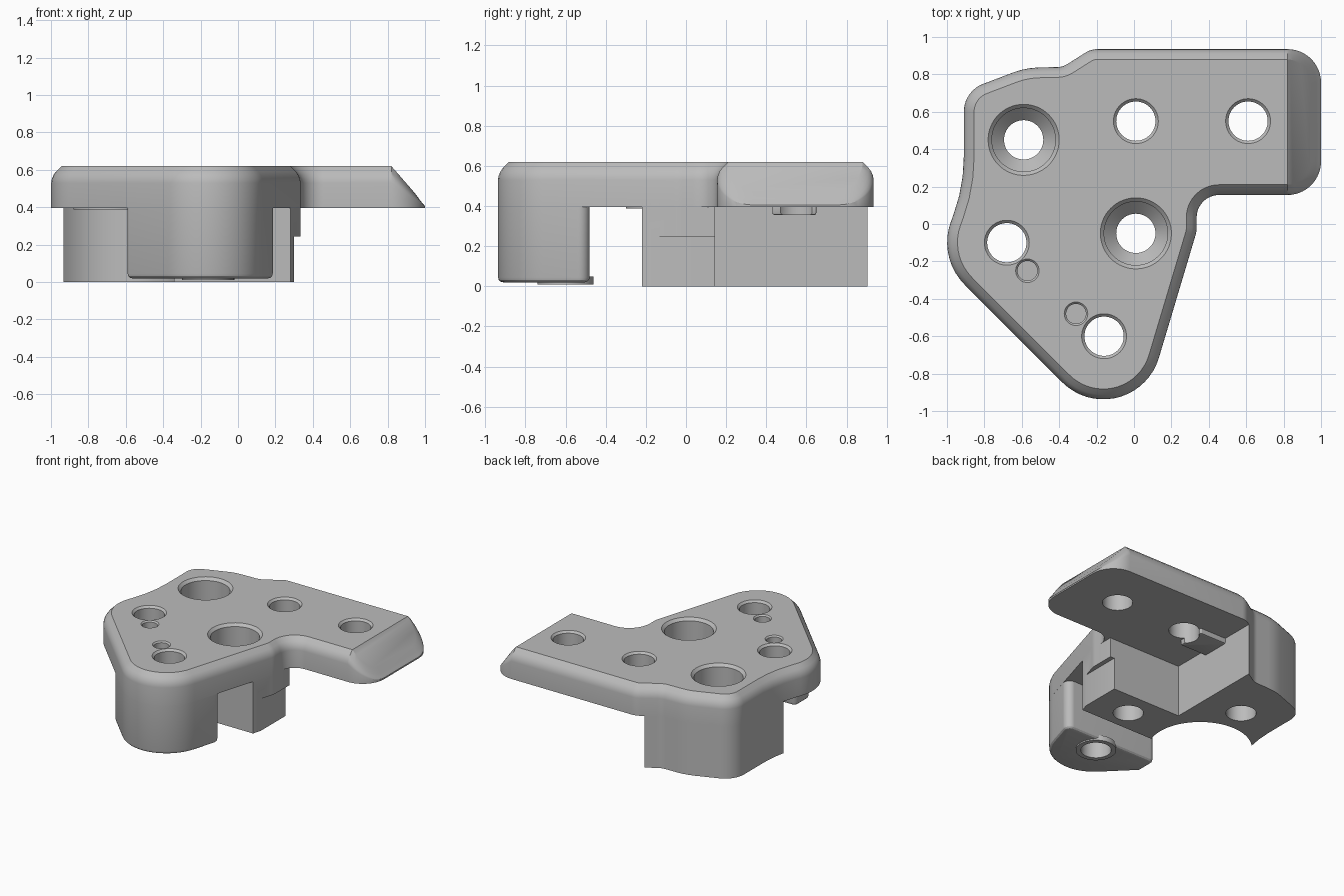
import bpy, bmesh, math
from mathutils import Vector, Matrix

cube = bpy.data.objects.get("Cube")
if cube:
    bpy.data.objects.remove(cube)

grey = bpy.data.materials.new("plain grey")
grey.use_nodes = True
TONE = (0.5, 0.5, 0.5, 1)
grey.diffuse_color = TONE
grey.node_tree.nodes["Principled BSDF"].inputs["Base Color"].default_value = TONE


def finish(bm, name):
    bmesh.ops.recalc_face_normals(bm, faces=bm.faces)
    mesh = bpy.data.meshes.new(name)
    bm.to_mesh(mesh)
    bm.free()
    mesh.materials.append(grey)
    ob = bpy.data.objects.new(name, mesh)
    bpy.context.collection.objects.link(ob)
    return ob


def rounded(corners):
    """Polygon with a fillet radius at each (x, y, r) corner."""
    pts = []
    for i, (x, y, r) in enumerate(corners):
        p = Vector((x, y))
        a = (Vector(corners[i - 1][:2]) - p).normalized()
        b = (Vector(corners[(i + 1) % len(corners)][:2]) - p).normalized()
        if r == 0:
            pts.append(p)
            continue
        half = a.angle(b) / 2
        c = p + (a + b).normalized() * r / math.sin(half)
        start = p + a * r / math.tan(half) - c
        end = p + b * r / math.tan(half) - c
        turn = start.angle_signed(end)
        steps = max(3, round(abs(turn) / 0.12))
        for k in range(steps + 1):
            pts.append(c + Matrix.Rotation(-turn * k / steps, 2) @ start)
    return pts


def prism(pts, z0, z1):
    bm = bmesh.new()
    base = bm.faces.new([bm.verts.new((p.x, p.y, z0)) for p in pts])
    top = bmesh.ops.extrude_face_region(bm, geom=[base])["geom"]
    bmesh.ops.translate(bm, vec=(0, 0, z1 - z0),
                        verts=[v for v in top if isinstance(v, bmesh.types.BMVert)])
    return bm


def bevel_level(bm, z, offset, segments):
    edges = [e for e in bm.edges if all(abs(v.co.z - z) < 1e-4 for v in e.verts)]
    bmesh.ops.bevel(bm, geom=edges, offset=offset, segments=segments,
                    profile=0.5, affect='EDGES')


def box(bm, x0, x1, y0, y1, z0, z1):
    m = Matrix.Translation(((x0 + x1) / 2, (y0 + y1) / 2, (z0 + z1) / 2))
    bmesh.ops.create_cube(bm, size=1, matrix=m @ Matrix.Diagonal((x1 - x0, y1 - y0, z1 - z0, 1)))


def lathe(bm, x, y, profile, n=64):
    """Closed solid of revolution from (radius, z) pairs."""
    rings = [[bm.verts.new((x + r * math.cos(math.tau * i / n),
                            y + r * math.sin(math.tau * i / n), z)) for i in range(n)]
             for r, z in profile]
    bm.faces.new(rings[0][::-1])
    bm.faces.new(rings[-1])
    for lo, hi in zip(rings, rings[1:]):
        for i in range(n):
            j = (i + 1) % n
            bm.faces.new((lo[i], lo[j], hi[j], hi[i]))


def carve(ob, cutter):
    mod = ob.modifiers.new("carve", 'BOOLEAN')
    mod.operation, mod.solver, mod.object = 'DIFFERENCE', 'EXACT', cutter
    bpy.context.view_layer.objects.active = ob
    bpy.ops.object.modifier_apply(modifier=mod.name)


TOP, UNDER, SLOPE_X = 0.62, 0.395, 0.82
front_tip = (-0.016, -1.214, 0.31)

# Shared outline of the plate
outline = rounded([
    (-0.23, 0.935, 0.12), (1, 0.935, 0.18), (1, 0.155, 0.18), (0.335, 0.155, 0.12),
    (0.335, -0.04, 0.15), front_tip, (-1.05, -0.18, 0.32), (-0.91, 0.2, 0.9),
    (-0.91, 0.71, 0.16), (-0.58, 0.835, 0.4), (-0.38, 0.84, 0.1)])

# Top plate: chamfered rim with softened shoulder
bm = prism(outline, UNDER, TOP)
bevel_level(bm, TOP, 0.055, 1)
bevel_level(bm, TOP - 0.055, 0.035, 3)
# Arm end slopes down to a thin lip
bmesh.ops.bisect_plane(bm, geom=bm.verts[:] + bm.edges[:] + bm.faces[:],
                       plane_co=(SLOPE_X, 0, 0), plane_no=(1, 0, 0))
for v in bm.verts:
    if v.co.x > SLOPE_X:
        fall = 1 - 0.92 * (v.co.x - SLOPE_X) / (1 - SLOPE_X)
        v.co.z = UNDER + (v.co.z - UNDER) * fall
plate = finish(bm, "top_plate")

# Rear block: outline trimmed to an L with a round relief and a side notch
block = finish(prism(outline, 0, UNDER + 0.02), "rear_block")
trims = [(-0.28, 2, 0.145, 2, -1, 1), (-2, 2, -2, -0.22, -1, 1),
         (0.335, 2, -2, 2, -1, 1), (0.3, 2, -0.165, 0.2, -1, 0.245)]
for t in trims:
    bm = bmesh.new()
    box(bm, *t)
    cutter = finish(bm, "trim")
    carve(block, cutter)
    bpy.data.objects.remove(cutter)
bm = bmesh.new()
lathe(bm, -0.68, -0.1, [(0.36, -1), (0.36, 1)])
relief = finish(bm, "relief")
carve(block, relief)
bpy.data.objects.remove(relief)

# Front post with softened foot
bm = prism(rounded([(0.203, -0.48, 0.05), front_tip, (-0.59, -0.64, 0.03),
                    (-0.59, -0.48, 0.04)]), 0.02, UNDER + 0.02)
bevel_level(bm, 0.02, 0.025, 3)
post = finish(bm, "front_post")

# Low bosses around two of the holes
bm = bmesh.new()
lathe(bm, -0.16, -0.6, [(0.14, 0.01), (0.14, 0.05)])
foot_boss = finish(bm, "foot_boss")
bm = bmesh.new()
lathe(bm, -0.68, -0.1, [(0.2, UNDER - 0.007), (0.2, UNDER + 0.02)])
side_boss = finish(bm, "side_boss")

# Locating keys under the arm
keys = []
for x0, x1 in ((-0.3, -0.06), (0.08, 0.54), (0.68, 0.985)):
    bm = prism(rounded([(x0, 0.43, 0.01), (x1, 0.43, 0.01),
                        (x1, 0.65, 0.01), (x0, 0.65, 0.01)]), 0.355, UNDER + 0.004)
    bevel_level(bm, 0.355, 0.012, 2)
    keys.append(finish(bm, "arm_key"))

# Holes: plain, countersunk and blind
bm = bmesh.new()
rim = TOP + 0.02
for x, y in ((0.01, 0.55), (0.61, 0.55), (-0.68, -0.1), (-0.16, -0.6)):
    lathe(bm, x, y, [(0.105, -0.1), (0.105, TOP - 0.015), (0.14, rim)])
for x, y in ((-0.59, 0.45), (0.01, -0.05)):
    lathe(bm, x, y, [(0.105, -0.1), (0.105, 0.28), (0.17, 0.345),
                     (0.17, TOP - 0.02), (0.21, rim)])
for x, y in ((-0.57, -0.25), (-0.31, -0.48)):
    lathe(bm, x, y, [(0.053, 0.47), (0.053, TOP - 0.01), (0.083, rim)], 32)
holes = finish(bm, "holes")
parts = [plate, block, post, foot_boss, side_boss] + keys
for ob in parts:
    carve(ob, holes)
bpy.data.objects.remove(holes)

for ob in bpy.context.selected_objects:
    ob.select_set(False)
for ob in parts:
    ob.select_set(True)
bpy.context.view_layer.objects.active = plate
bpy.ops.object.shade_smooth_by_angle(angle=math.radians(25))
